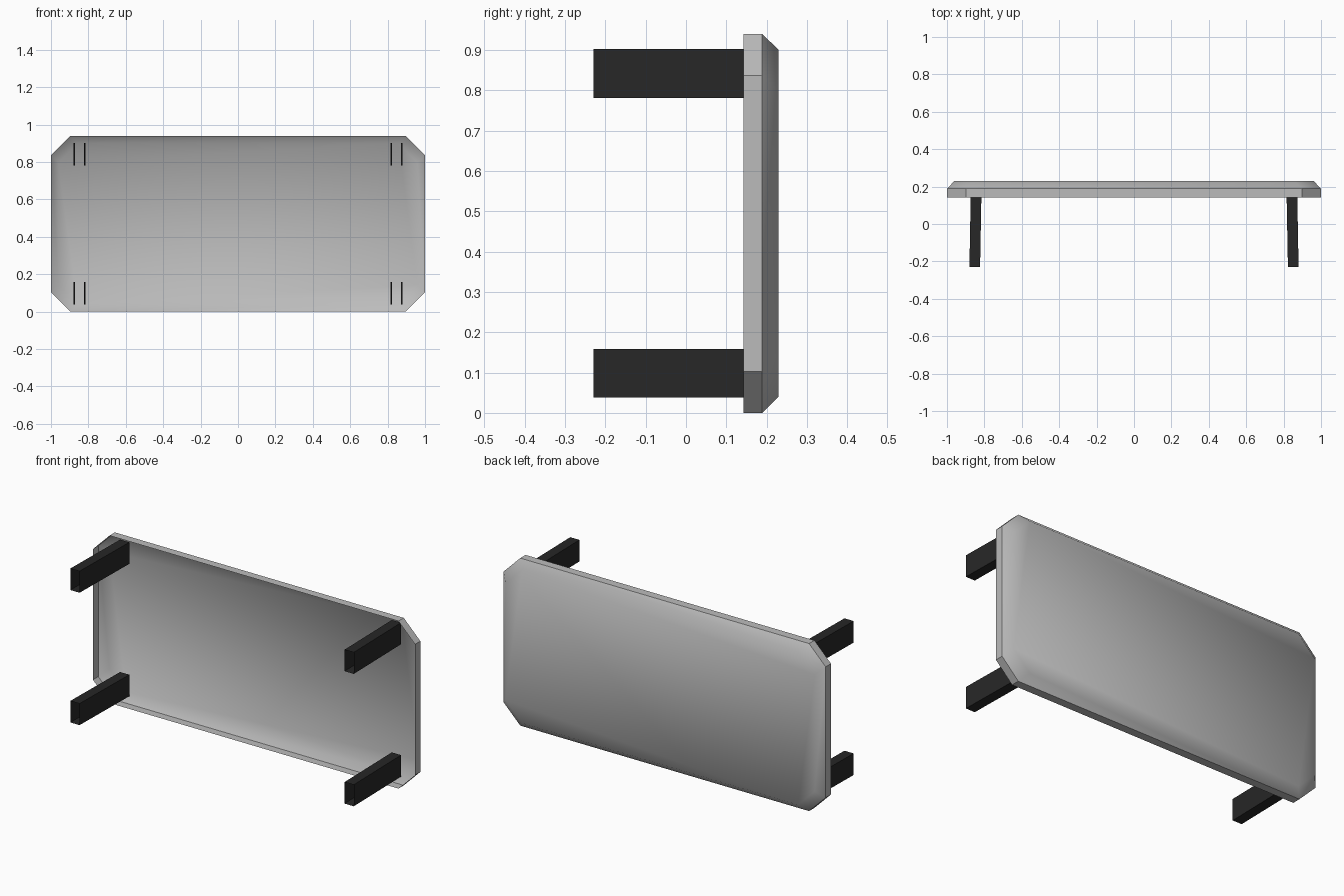
import bpy, bmesh, math

if "Cube" in bpy.data.objects:
    bpy.data.objects.remove(bpy.data.objects["Cube"])


def material(name, value):
    m = bpy.data.materials.new(name)
    m.diffuse_color = (value, value, value, 1)
    m.use_nodes = True
    m.node_tree.nodes["Principled BSDF"].inputs["Base Color"].default_value = m.diffuse_color
    return m


grey = material("grey top", 0.5)
black = material("black leg", 0.02)


def make_object(name, bm, mat):
    me = bpy.data.meshes.new(name)
    bm.to_mesh(me)
    bm.free()
    me.materials.append(mat)
    ob = bpy.data.objects.new(name, me)
    bpy.context.collection.objects.link(ob)
    return ob


def loft(bm, rings):
    # Join matching rings of points with quads, leaving both ends open
    loops = [[bm.verts.new(p) for p in r] for r in rings]
    n = len(loops[0])
    for a, b in zip(loops, loops[1:]):
        for i in range(n):
            j = (i + 1) % n
            bm.faces.new((a[i], a[j], b[j], b[i]))
    return loops


def octagon(w, h, cut, y, zc=0.47):
    # Rectangle with cut corners, facing -y
    pts = [(w, h - cut), (w - cut, h), (cut - w, h), (-w, h - cut),
           (-w, cut - h), (cut - w, -h), (w - cut, -h), (w, cut - h)]
    return [(x, y, zc + z) for x, z in pts]


# Table top: thin shell with open front, rim, bevel and flat panel
bm = bmesh.new()
loops = loft(bm, [octagon(1.0, 0.47, 0.103, 0.142),
                  octagon(1.0, 0.47, 0.103, 0.189),
                  octagon(0.96, 0.43, 0.103, 0.23)])
panel = bm.faces.new(loops[-1])
bmesh.ops.recalc_face_normals(bm, faces=bm.faces)
panel.normal_update()
if panel.normal.y < 0:
    bmesh.ops.reverse_faces(bm, faces=bm.faces)
top = make_object("table_top", bm, grey)
bpy.context.view_layer.objects.active = top
top.select_set(True)
bpy.ops.object.shade_smooth_by_angle(angle=math.radians(37))
top.select_set(False)

# Legs: open-ended box tubes, splayed slightly outward
for side, sx in (("left", -1), ("right", 1)):
    for level, z0 in (("lower", 0.038), ("upper", 0.781)):
        bm = bmesh.new()
        z1 = z0 + 0.121
        loft(bm, [[(sx * x, y, z) for x, z in
                   ((x0, z0), (x0 + 0.057, z0), (x0 + 0.057, z1), (x0, z1))]
                  for y, x0 in ((-0.23, 0.823), (0.20, 0.815))])
        bmesh.ops.recalc_face_normals(bm, faces=bm.faces)
        make_object(f"{level}_{side}_leg", bm, black)
